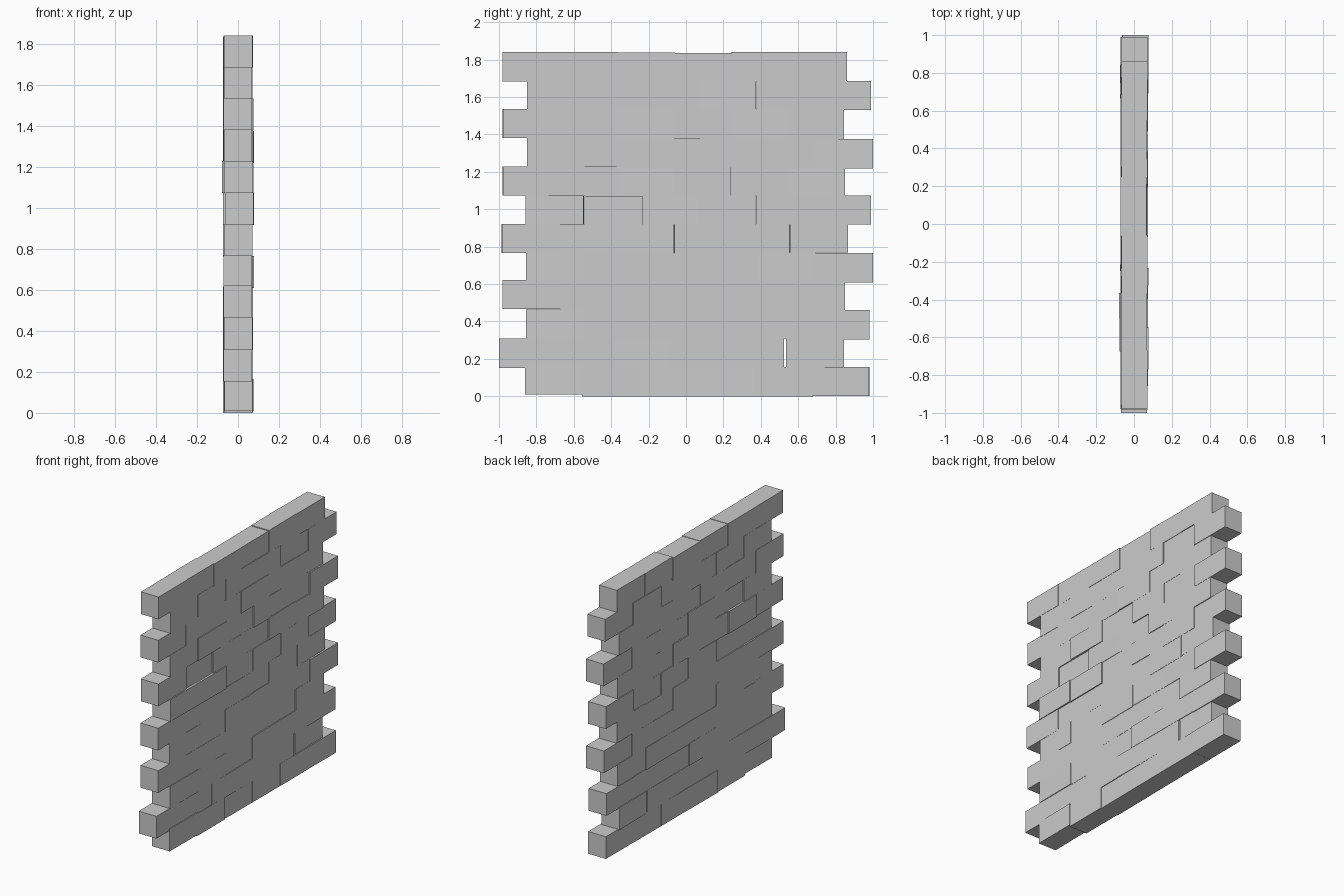
import bpy, bmesh, math, random

if "Cube" in bpy.data.objects:
    bpy.data.objects.remove(bpy.data.objects["Cube"])

random.seed(7)
ROWS, COLS = 12, 6
LENGTH, DEPTH, HEIGHT = 0.31, 0.138, 0.156
PITCH = (1.84 - HEIGHT) / (ROWS - 1)

# left and right end of every course, bottom to top
ends = [(-0.86, 0.98), (-1.0, 0.845), (-0.855, 0.98), (-0.98, 0.85),
        (-0.855, 1.0), (-0.985, 0.865), (-0.855, 0.99), (-0.98, 0.85),
        (-0.85, 1.0), (-0.98, 0.845), (-0.85, 0.99), (-0.98, 0.86)]

# bricks that are clearly displaced: (row, column) -> x, y, z shift
shifts = {(0, 0): (0.003, 0, 0.010), (0, 5): (0.003, 0, 0.001),
          (1, 4): (0, -0.014, 0), (1, 5): (-0.005, 0, 0.001),
          (3, 0): (-0.002, 0, 0.006), (4, 5): (0.006, 0, -0.003),
          (5, 5): (0.0, 0, 0.004), (5, 0): (0, 0, 0.0),
          (6, 0): (0.006, -0.002, 0), (6, 1): (0.005, 0.005, -0.003),
          (7, 1): (-0.010, 0.002, 0), (8, 5): (0.006, 0, -0.006),
          (11, 2): (0.001, 0, -0.003), (11, 3): (-0.004, 0, -0.006)}

# one brick block shared by the whole wall
mesh = bpy.data.meshes.new("brick")
bm = bmesh.new()
bmesh.ops.create_cube(bm, size=1)
bmesh.ops.scale(bm, vec=(DEPTH, LENGTH, HEIGHT), verts=bm.verts)
bm.to_mesh(mesh)
bm.free()

# running-bond courses with small irregularities
for r, (left, right) in enumerate(ends):
    step = (right - left - LENGTH) / (COLS - 1)
    for c in range(COLS):
        j = [random.uniform(-0.004, 0.004) for _ in range(3)]
        inner = 0 < c < COLS - 1
        default = (j[0], j[1] if inner else 0,
                   j[2] * 0.6 if 0 < r < ROWS - 1 else 0)
        dx, dy, dz = shifts.get((r, c), default)
        brick = bpy.data.objects.new(f"brick_row{r + 1}_{c + 1}", mesh)
        brick.location = (0.001 + dx, left + LENGTH / 2 + c * step + dy,
                          HEIGHT / 2 + r * PITCH + dz)
        brick.rotation_euler = (0, 0, math.radians(random.uniform(-0.6, 0.6)))
        bpy.context.collection.objects.link(brick)
